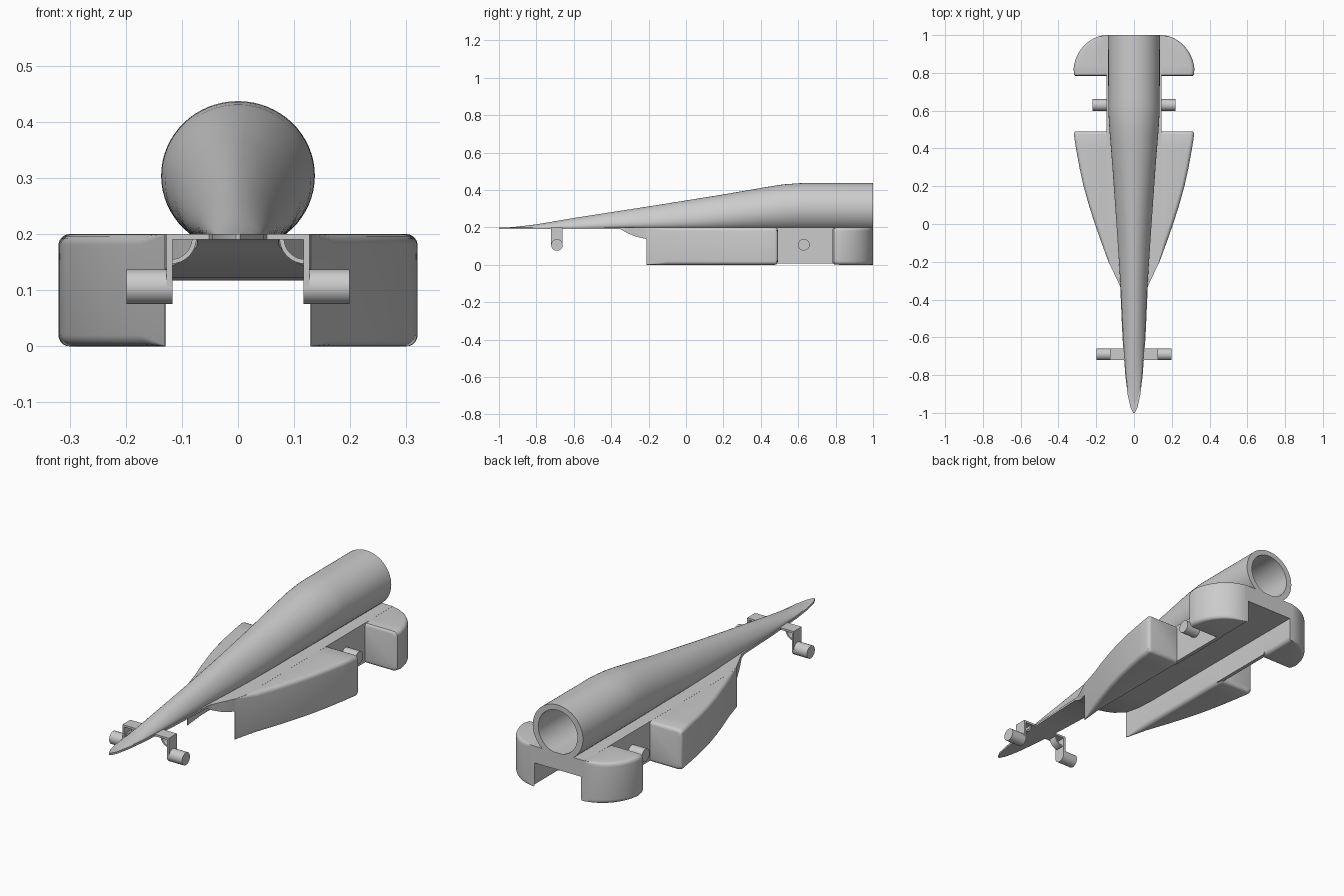
import bpy, bmesh, math

if "Cube" in bpy.data.objects:
    bpy.data.objects.remove(bpy.data.objects["Cube"])


def lerp(table, y):
    """Piecewise linear lookup in a list of (y, value)."""
    for (a, va), (b, vb) in zip(table, table[1:]):
        if y <= b:
            return va + (vb - va) * max(0, (y - a) / (b - a))
    return table[-1][1]


def finish(name, bm, mirror=False, angle=35):
    bmesh.ops.recalc_face_normals(bm, faces=bm.faces[:])
    me = bpy.data.meshes.new(name)
    bm.to_mesh(me)
    bm.free()
    ob = bpy.data.objects.new(name, me)
    bpy.context.collection.objects.link(ob)
    if mirror:
        ob.modifiers.new("mirror", 'MIRROR')
    bpy.ops.object.select_all(action='DESELECT')
    ob.select_set(True)
    bpy.context.view_layer.objects.active = ob
    bpy.ops.object.shade_smooth_by_angle(angle=math.radians(angle))
    return ob


def loft(name, rings, mirror=False, angle=35):
    """Skin closed rings of equal length and cap both ends."""
    bm = bmesh.new()
    rows = [[bm.verts.new(p) for p in r] for r in rings]
    n = len(rows[0])
    for a, b in zip(rows, rows[1:]):
        for i in range(n):
            j = (i + 1) % n
            bm.faces.new((a[i], a[j], b[j], b[i]))
    bm.faces.new(rows[0])
    bm.faces.new(rows[-1])
    return finish(name, bm, mirror, angle)


def box(name, x0, x1, y0, y1, z0, z1, mirror=True):
    ring = lambda y: [(x0, y, z0), (x1, y, z0), (x1, y, z1), (x0, y, z1)]
    return loft(name, [ring(y0), ring(y1)], mirror)


def peg(name, x0, x1, y, z, r):
    ring = lambda x: [(x, y + r * math.cos(a * math.tau / 32),
                       z + r * math.sin(a * math.tau / 32)) for a in range(32)]
    return loft(name, [ring(x0), ring(x1)], True)


def rounded(x0, x1, z0, z1, y, r):
    """Rounded rectangle section across y."""
    r = min(r, (x1 - x0) * 0.45)
    pts = []
    for cx, cz, start in ((x1 - r, z1 - r, 0), (x0 + r, z1 - r, 90),
                          (x0 + r, z0 + r, 180), (x1 - r, z0 + r, 270)):
        for k in range(6):
            a = math.radians(start + 18 * k)
            pts.append((cx + r * math.cos(a), y, cz + r * math.sin(a)))
    return pts


# Body shell: flared pointed nose growing into a round tube with a bore
N = 64
width = [(-1, .003), (-.97, .017), (-.9, .032), (-.8, .043), (-.6, .057),
         (-.33, .071), (0, .093), (.3, .114), (.5, .130), (.6, .136), (1, .137)]
top = [(-1, .196), (-.9, .204), (-.8, .216), (-.6, .25), (-.2, .312),
       (.2, .376), (.42, .414), (.52, .430), (.62, .437), (1, .437)]
base = [(-1, .190), (-.3, .190), (.6, .171), (1, .171)]
flare = [(-1, 1.4), (-.6, 2.1), (-.1, 1.7), (.3, 1.2), (.6, 1), (1, 1)]


def body_ring(y):
    w, t, b, p = (lerp(tab, y) for tab in (width, top, base, flare))
    return [(w * math.sin(a), y, b + (t - b) * ((1 - math.cos(a)) / 2) ** p)
            for a in (k * math.tau / N for k in range(N))]


def bore_ring(y, r=.107):
    return [(r * math.sin(k * math.tau / N), y, .304 - r * math.cos(k * math.tau / N))
            for k in range(N)]


rings = [body_ring(-1 + 2 * k / 60) for k in range(61)]
rings += [bore_ring(1), bore_ring(.5)]
loft("body_shell", rings)

# Deck: thin under the nose, thicker over the tunnel between the pods
deck_w = [(-1, .004), (-.97, .019), (-.9, .034), (-.8, .046), (-.6, .061),
          (-.33, .073), (-.21, .130), (-.15, .146), (1, .146)]
deck_b = [(-.35, .190), (-.31, .168), (-.27, .151), (-.21, .137),
          (-.12, .122), (-.03, .117), (1, .117)]
stations = sorted({y for y, _ in deck_w + deck_b})


def deck_ring(y):
    w, b = lerp(deck_w, y), lerp(deck_b, y)
    return [(-w, y, b), (w, y, b), (w, y, .2), (-w, y, .2)]


loft("deck", [deck_ring(y) for y in stations])

# Side pods, lofted from rounded sections with softened ends
IN = .128
outer = [(-.21, .131), (-.1, .172), (0, .207), (.1, .239), (.2, .267),
         (.3, .289), (.4, .307), (.49, .321)]
rings = [rounded(IN, lerp(outer, y), 0, .2, y, .02)
         for y in (-.21, -.15, -.1, 0, .1, .2, .3, .4, .475)]
for y, s in ((.484, .003), (.489, .008), (.491, .016)):
    rings.append(rounded(IN, .32 - s, s, .2 - s, y, .02))
loft("front_side_pod", rings, True)

rings = [rounded(IN, .32 - s, s, .2 - s, y, .02)
         for y, s in ((.783, .016), (.785, .008), (.79, .003))]
for k in range(1, 17):
    a = math.pi / 2 * k / 16
    rings.append(rounded(IN, .138 + .183 * math.cos(a), 0, .2,
                         .80 + .20 * math.sin(a), .02))
loft("rear_side_pod", rings, True)

# Tunnel walls across the wheel gaps
box("wheel_gap_wall", IN, .146, .46, .81, .006, .199)

# Wheel pegs
peg("rear_axle_peg", .14, .221, .63, .107, .031)
peg("front_axle_peg", .117, .199, -.69, .106, .031)

# Front axle bracket: crossbar, round-ended legs and curved braces
box("front_crossbar", -.127, .127, -.721, -.659, .19, .2, mirror=False)
leg = [(-.659, .2), (-.721, .2)] + [
    (-.69 - .031 * math.cos(k * math.pi / 12), .106 - .031 * math.sin(k * math.pi / 12))
    for k in range(13)]
loft("front_bracket_leg", [[(x, y, z) for y, z in leg] for x in (.117, .127)], True)

rings = []
for k in range(13):
    a = math.radians(180 + 90 * k / 12)
    rings.append([(.12 + r * math.cos(a), y, .193 + r * math.sin(a))
                  for r, y in ((.038, -.71), (.046, -.71), (.046, -.67), (.038, -.67))])
loft("front_bracket_brace", rings, True)
